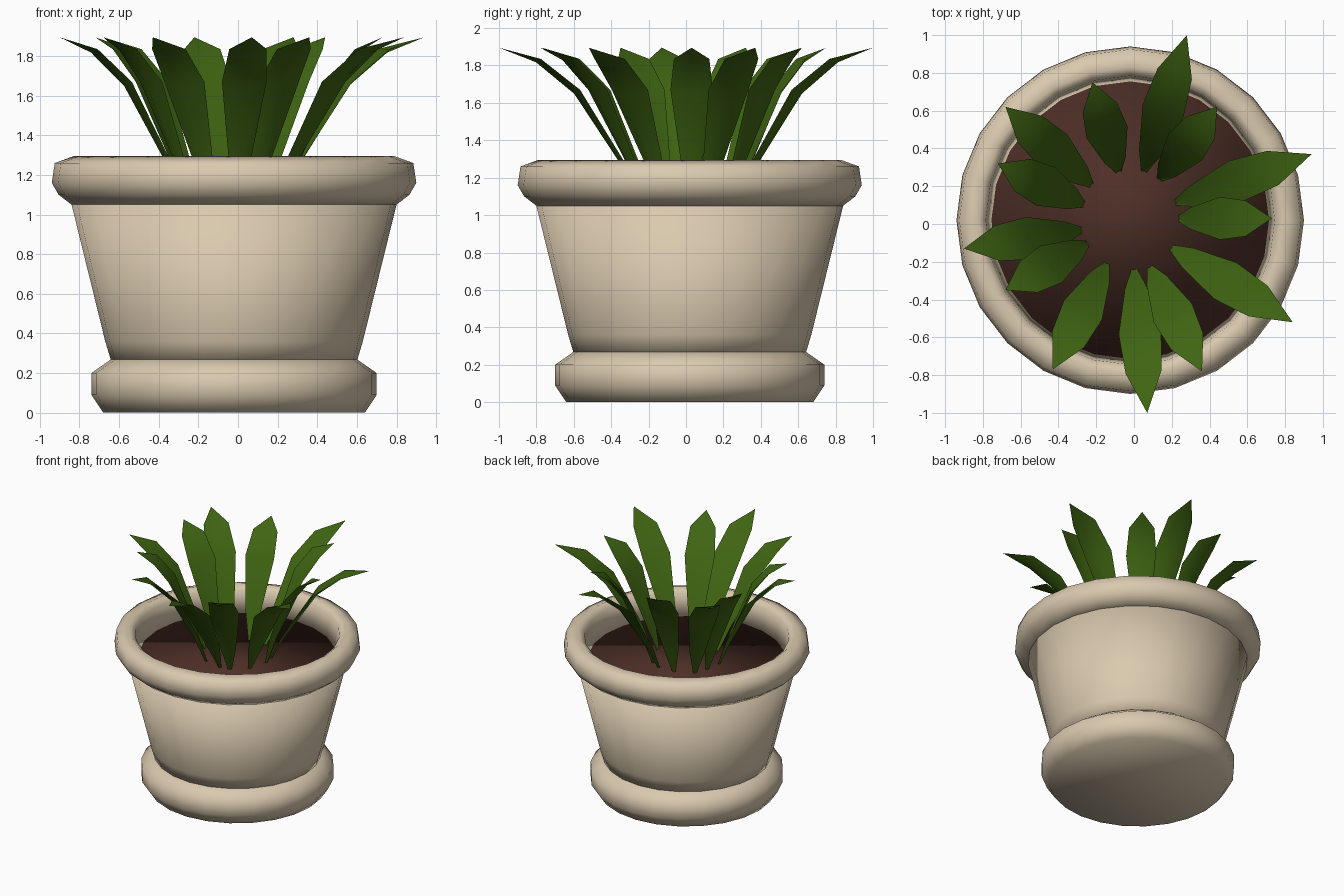
import bpy, bmesh, math
from mathutils import Vector

if "Cube" in bpy.data.objects:
    bpy.data.objects.remove(bpy.data.objects["Cube"])

CX, CY, SEG = -0.02, 0.02, 24


def material(name, rgb):
    m = bpy.data.materials.new(name)
    m.diffuse_color = (*rgb, 1)
    m.use_nodes = True
    m.node_tree.nodes["Principled BSDF"].inputs["Base Color"].default_value = m.diffuse_color
    return m


clay = material("pale clay", (0.70, 0.585, 0.425))
earth = material("dark earth", (0.075, 0.028, 0.02))
green = material("leaf green", (0.05, 0.13, 0.006))


def finish(bm, name, mat):
    bmesh.ops.recalc_face_normals(bm, faces=bm.faces)
    for f in bm.faces:
        f.smooth = True
    me = bpy.data.meshes.new(name)
    bm.to_mesh(me)
    bm.free()
    me.materials.append(mat)
    ob = bpy.data.objects.new(name, me)
    bpy.context.collection.objects.link(ob)
    return ob


def lathe(name, profile, mat, ring=False):
    """Spin (radius, height) points; cap both ends, or join them into a ring."""
    bm = bmesh.new()
    rows = []
    for r, z in profile:
        rows.append([bm.verts.new((CX + r * math.cos(i * math.tau / SEG),
                                   CY + r * math.sin(i * math.tau / SEG), z))
                     for i in range(SEG)])
    pairs = list(zip(rows, rows[1:]))
    if ring:
        pairs.append((rows[-1], rows[0]))
    else:
        bm.faces.new(rows[0])
        bm.faces.new(rows[-1])
    for a, b in pairs:
        for i in range(SEG):
            j = (i + 1) % SEG
            bm.faces.new((a[i], a[j], b[j], b[i]))
    return finish(bm, name, mat)


# Rounded foot, tapered body, thick rim and soil
lathe("pot_foot", [(0.66, 0), (0.72, 0.09), (0.72, 0.2), (0.62, 0.27),
                   (0.60, 0.27)], clay)
lathe("pot_body", [(0.62, 0.26), (0.65, 0.36), (0.825, 1.07), (0.74, 1.07),
                   (0.60, 0.36), (0.57, 0.26)], clay, ring=True)
lathe("pot_rim", [(0.82, 1.05), (0.885, 1.10), (0.92, 1.16), (0.905, 1.26),
                  (0.81, 1.295), (0.765, 1.26), (0.735, 1.08)], clay, ring=True)
lathe("soil", [(0.70, 1.0), (0.735, 1.085)], earth)

# Leaf stations: share of reach, height, half width, keel depth
STATIONS = [(0.0, 1.07, 0.012, 0.012), (0.14, 1.29, 0.058, 0.02),
            (0.45, 1.67, 0.113, 0.03), (0.72, 1.835, 0.095, 0.025)]


def leaf(index, x0, y0, x1, y1):
    bm = bmesh.new()
    base, tip = Vector((x0, y0, 0)), Vector((x1, y1, 0))
    out = (tip - base).normalized()
    side = Vector((-out.y, out.x, 0))
    drop = (out - Vector((0, 0, 1))).normalized()
    rows = []
    for f, z, w, k in STATIONS:
        c = base.lerp(tip, f) + Vector((0, 0, z))
        pts = (c + side * w, c + drop * 0.005, c - side * w, c + drop * k)
        rows.append([bm.verts.new(p) for p in pts])
    for a, b in zip(rows, rows[1:]):
        for i in range(4):
            j = (i + 1) % 4
            bm.faces.new((a[i], a[j], b[j], b[i]))
    bm.faces.new(rows[0])
    end = bm.verts.new(tip + Vector((0, 0, 1.895)))
    for i in range(4):
        bm.faces.new((rows[-1][i], rows[-1][(i + 1) % 4], end))
    ob = finish(bm, f"leaf_{index:02d}", green)
    bpy.context.view_layer.objects.active = ob
    ob.select_set(True)
    bpy.ops.object.shade_smooth_by_angle(angle=math.radians(50))
    ob.select_set(False)


# Base and tip of every leaf on the ground plan
LEAVES = [(0.05, 0.27, 0.28, 1.0), (0.13, 0.23, 0.44, 0.62),
          (0.21, 0.11, 0.94, 0.37), (0.23, 0.03, 0.73, 0.03),
          (0.19, -0.12, 0.84, -0.52), (0.08, -0.22, 0.36, -0.78),
          (0.0, -0.23, 0.07, -1.0), (-0.14, -0.2, -0.43, -0.77),
          (-0.24, -0.10, -0.68, -0.35), (-0.27, -0.03, -0.90, -0.13),
          (-0.26, 0.1, -0.72, 0.32), (-0.22, 0.2, -0.68, 0.62),
          (-0.08, 0.27, -0.22, 0.75)]
for n, spec in enumerate(LEAVES, 1):
    leaf(n, *spec)
